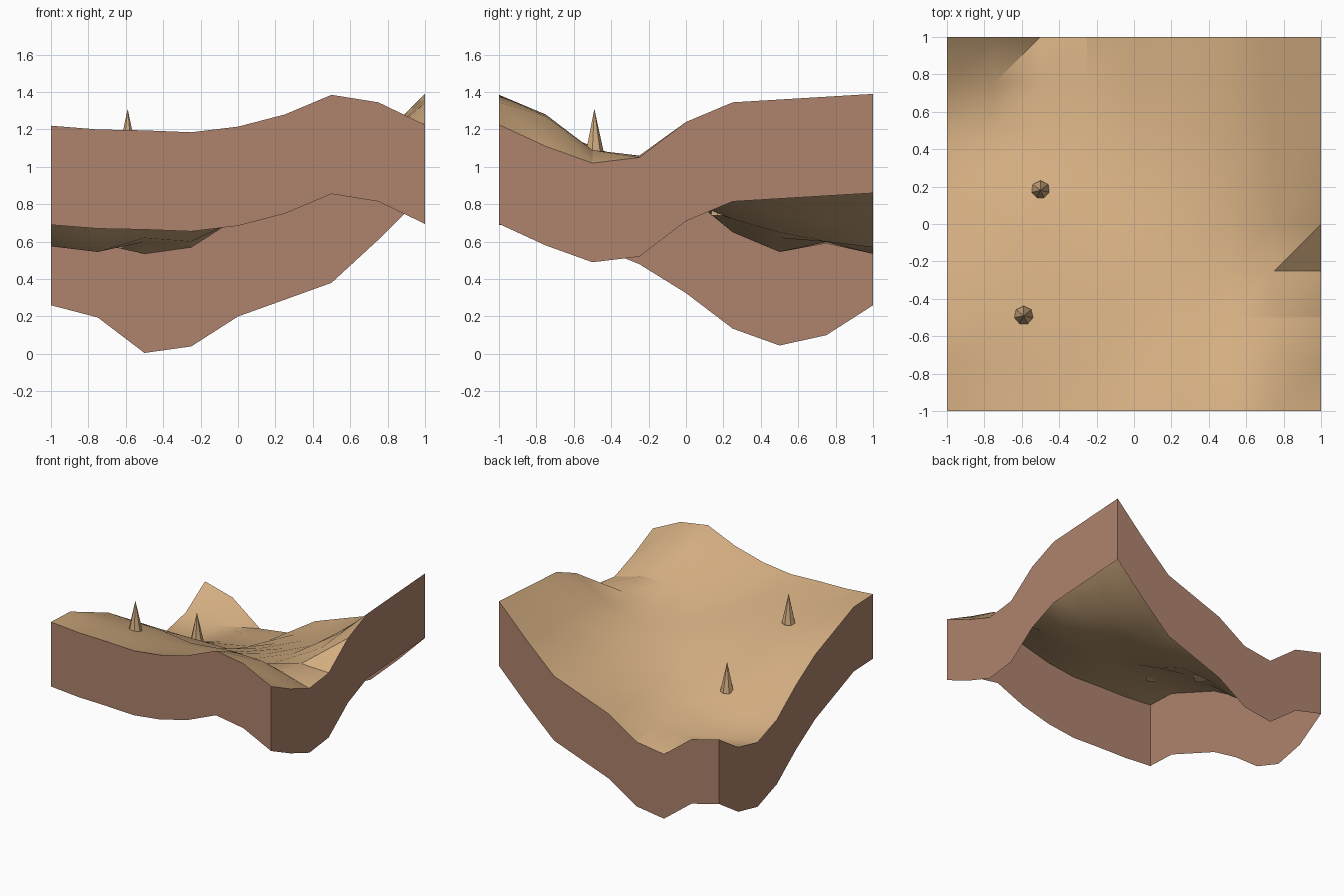
import bpy
import bmesh
from math import radians

default_cube = bpy.data.objects.get("Cube")
if default_cube:
    bpy.data.objects.remove(default_cube, do_unlink=True)


def make_material(name, colour):
    material = bpy.data.materials.new(name)
    material.use_nodes = True
    material.diffuse_color = (*colour, 1)
    shader = material.node_tree.nodes["Principled BSDF"]
    shader.inputs["Base Color"].default_value = (*colour, 1)
    shader.inputs["Roughness"].default_value = 0.9
    return material


sand = make_material("sand", (0.65, 0.42, 0.22))
earth = make_material("brown earth", (0.43, 0.23, 0.155))

# Ground heights in hundredths, one row per step from front to back
ROWS = (
    (122, 120, 119.5, 118.5, 121.5, 128, 138.5, 134.5, 122.5),
    (121, 115, 114, 112, 112, 117, 128, 127, 111),
    (111, 108, 107, 105, 103, 105, 109, 109, 102),
    (101, 100, 99, 96, 95, 96, 100, 106, 105),
    (85.5, 86, 86, 82, 86, 91, 98, 109, 124),
    (66.5, 65, 71, 72, 79, 86, 95, 112, 134.5),
    (57.5, 54.5, 62, 65, 74, 83, 93, 112, 136),
    (63, 59, 60, 60, 72, 82, 92, 113, 137.5),
    (79, 72.5, 53.5, 57, 73, 82, 91, 114, 139),
)
STEP = 0.25
SKIRT_DEPTH = 0.53


def finish(bm, name, materials):
    mesh = bpy.data.meshes.new(name)
    bm.to_mesh(mesh)
    bm.free()
    for material in materials:
        mesh.materials.append(material)
    obj = bpy.data.objects.new(name, mesh)
    bpy.context.scene.collection.objects.link(obj)
    return obj


def build_terrain():
    bm = bmesh.new()
    grid = [[bm.verts.new((-1 + i * STEP, -1 + j * STEP, height / 100))
             for i, height in enumerate(row)]
            for j, row in enumerate(ROWS)]

    # Rolling ground, each square split along the same diagonal
    for near, far in zip(grid, grid[1:]):
        for i in range(len(near) - 1):
            bm.faces.new((near[i], near[i + 1], far[i + 1]))
            bm.faces.new((near[i], far[i + 1], far[i]))

    # Earth skirt hanging from the rim, open underneath
    rim = [edge.link_loops[0] for edge in bm.edges if edge.is_boundary]
    pairs = [(loop.vert, loop.link_loop_next.vert) for loop in rim]
    lower = {}
    for top, _ in pairs:
        lower[top] = bm.verts.new((top.co.x, top.co.y, top.co.z - SKIRT_DEPTH))
    for start, end in pairs:
        wall = bm.faces.new((end, start, lower[start], lower[end]))
        wall.material_index = 1
    return finish(bm, "terrain_block", (sand, earth))


def build_spike(name, x, y, base, height=0.24):
    bm = bmesh.new()
    bmesh.ops.create_cone(bm, cap_ends=True, segments=7,
                          radius1=0.052, radius2=0, depth=height)
    bmesh.ops.translate(bm, verts=bm.verts, vec=(x, y, base + height / 2))
    return finish(bm, name, (sand,))


terrain = build_terrain()
bpy.ops.object.select_all(action="DESELECT")
terrain.select_set(True)
bpy.context.view_layer.objects.active = terrain
bpy.ops.object.shade_smooth_by_angle(angle=radians(30))

# Small pointed rocks standing on the ground
build_spike("back_spike", -0.5, 0.18, 0.74)
build_spike("front_spike", -0.59, -0.49, 1.07)
